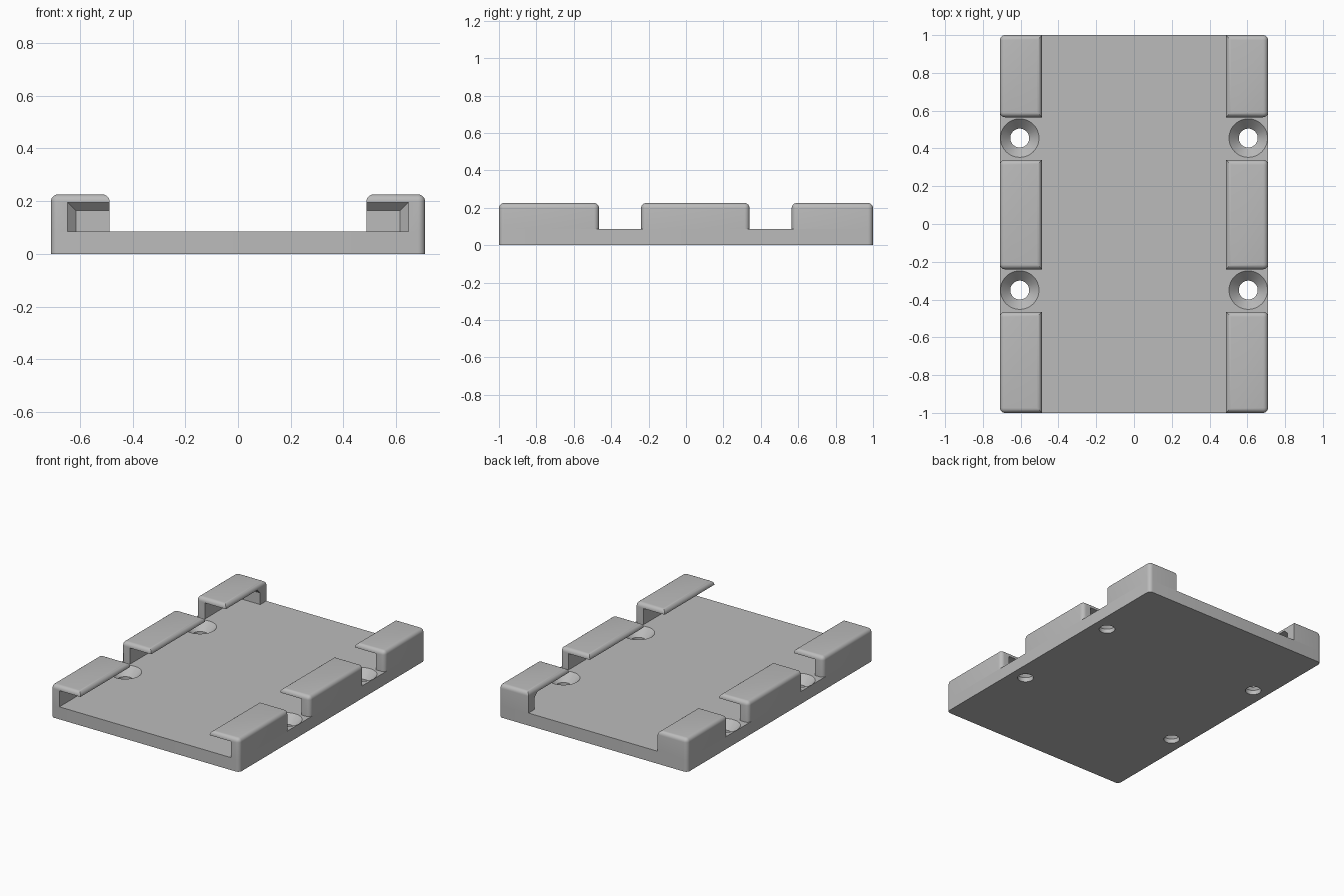
import bpy, bmesh, math

if "Cube" in bpy.data.objects:
    bpy.data.objects.remove(bpy.data.objects["Cube"])

W, L = 0.71, 1.0            # half width, half length
FLOOR, TOP = 0.085, 0.225   # plate top, clip top
LIP_X, WALL_X = 0.487, 0.646
R = 0.027                   # edge rounding

grey = bpy.data.materials.new("grey plastic")
grey.diffuse_color = (0.5, 0.5, 0.5, 1)
grey.use_nodes = True
grey.node_tree.nodes["Principled BSDF"].inputs["Base Color"].default_value = grey.diffuse_color


def make_object(name, bm):
    bmesh.ops.recalc_face_normals(bm, faces=bm.faces)
    mesh = bpy.data.meshes.new(name)
    bm.to_mesh(mesh)
    bm.free()
    mesh.materials.append(grey)
    ob = bpy.data.objects.new(name, mesh)
    bpy.context.collection.objects.link(ob)
    return ob


def box(name, lo, hi, pick=None, size=R, segments=6):
    """Box from corner to corner; edges chosen by pick(a, b) are bevelled."""
    bm = bmesh.new()
    bmesh.ops.create_cube(bm, size=1)
    for v in bm.verts:
        v.co = [lo[i] if v.co[i] < 0 else hi[i] for i in range(3)]
    if pick:
        edges = [e for e in bm.edges if pick(e.verts[0].co, e.verts[1].co)]
        bmesh.ops.bevel(bm, geom=edges, offset=size, segments=segments,
                        profile=0.5, affect='EDGES', clamp_overlap=True)
    return make_object(name, bm)


def lathe(name, profile, x, y, n=48):
    """Solid of revolution about a vertical axis from (radius, z) points."""
    bm = bmesh.new()
    rings = [[bm.verts.new((x + r * math.cos(2 * math.pi * k / n),
                            y + r * math.sin(2 * math.pi * k / n), z))
              for k in range(n)] for r, z in profile]
    for a, b in zip(rings, rings[1:]):
        for k in range(n):
            j = (k + 1) % n
            bm.faces.new((a[k], a[j], b[j], b[k]))
    bm.faces.new(rings[0])
    bm.faces.new(rings[-1])
    return make_object(name, bm)


def cut(ob, cutter):
    m = ob.modifiers.new("cut", 'BOOLEAN')
    m.operation, m.solver, m.object = 'DIFFERENCE', 'EXACT', cutter
    bpy.context.view_layer.objects.active = ob
    bpy.ops.object.modifier_apply(modifier=m.name)
    bpy.data.objects.remove(cutter)


def smooth(ob):
    bpy.ops.object.select_all(action='DESELECT')
    ob.select_set(True)
    bpy.context.view_layer.objects.active = ob
    bpy.ops.object.shade_smooth_by_angle(angle=math.radians(30))


# Base plate with rounded corners
plate = box("base_plate", (-W, -L, 0), (W, L, FLOOR),
            lambda a, b: abs(a.z - b.z) > 0.01)

# Countersunk screw holes
for x in (-0.605, 0.605):
    for y in (-0.35, 0.455):
        cut(plate, lathe("hole_cutter", [(0.05, -0.05), (0.05, 0.03), (0.102, FLOOR),
                                         (0.102, 0.12)], x, y))
smooth(plate)

# Overhanging side clips: rounded blocks hollowed by a slot that ends at the back
spans = {"front_clip": (-L, -0.465), "middle_clip": (-0.24, 0.34), "back_clip": (0.565, L)}
for side, s in (("left", -1), ("right", 1)):
    for part, (y0, y1) in spans.items():
        x0, x1 = sorted((s * LIP_X, s * W))

        def rounded(a, b):
            top = a.z > TOP - 0.001 and b.z > TOP - 0.001
            outer = abs(a.z - b.z) > 0.01 and abs(a.x) > W - 0.001
            return top or outer

        clip = box(f"{side}_{part}", (x0, y0, FLOOR), (x1, y1, TOP), rounded)

        # Slot cutter, chamfered where it meets the back stop
        def chamfered(a, b):
            at_end = a.y > 0.9 and b.y > 0.9
            top = a.z > 0.19 and b.z > 0.19
            outer = abs(a.x) > WALL_X - 0.001 and abs(b.x) > WALL_X - 0.001
            return at_end and (top or outer)

        c0, c1 = sorted((s * 0.3, s * WALL_X))
        cut(clip, box("slot_cutter", (c0, -1.2, 0.03), (c1, 0.935, 0.195),
                      chamfered, 0.031, 1))
        smooth(clip)
